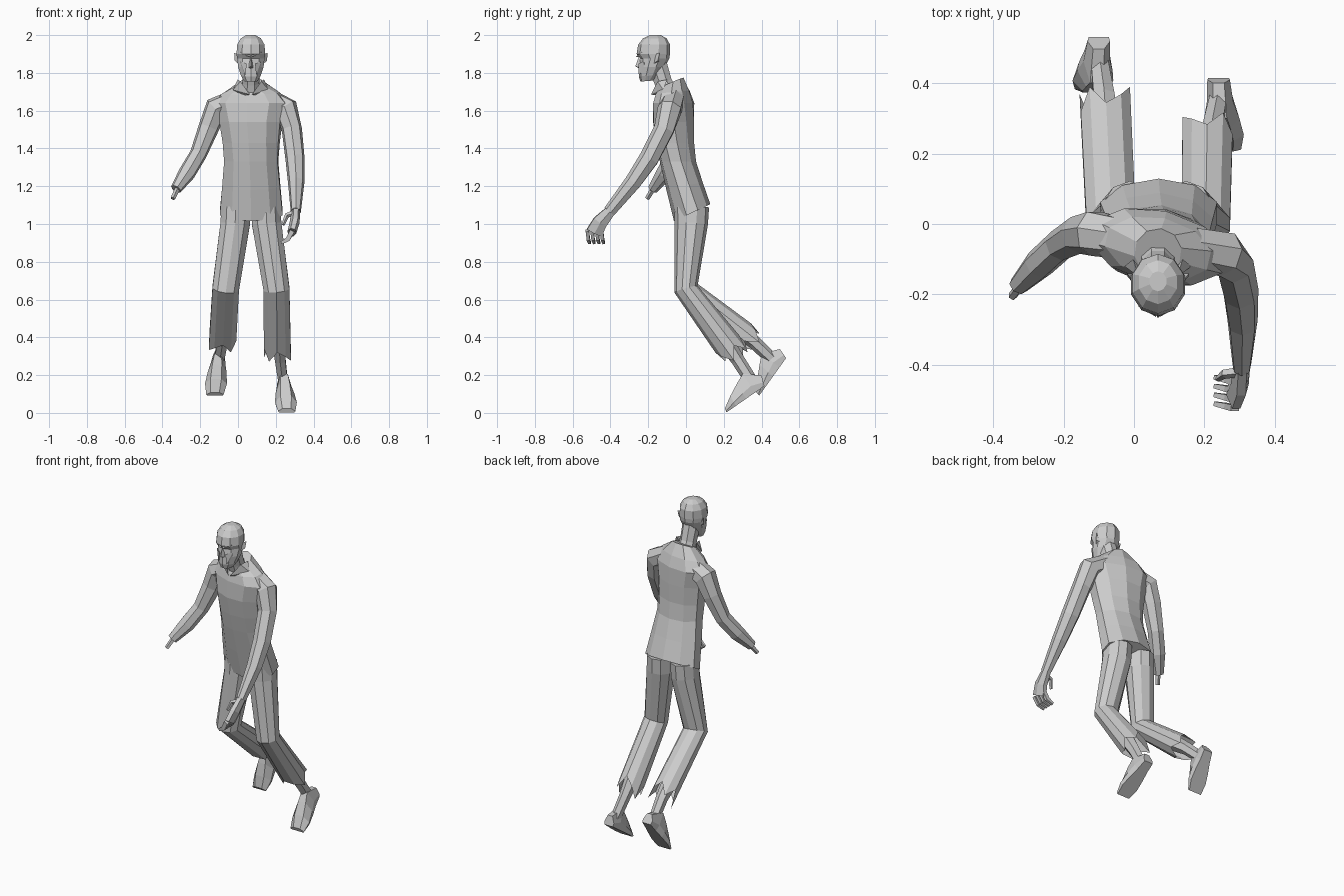
import bpy, bmesh
from math import sin, cos, pi, radians
from mathutils import Vector as V, Matrix


def finish(name, bm):
    bmesh.ops.recalc_face_normals(bm, faces=bm.faces[:])
    me = bpy.data.meshes.new(name)
    bm.to_mesh(me)
    bm.free()
    ob = bpy.data.objects.new(name, me)
    bpy.context.collection.objects.link(ob)
    return ob


def loft(name, rings, cap_start=True, cap_end=True):
    bm = bmesh.new()
    vs = [[bm.verts.new(p) for p in r] for r in rings]
    n = len(vs[0])
    for a, b in zip(vs, vs[1:]):
        for i in range(n):
            j = (i + 1) % n
            bm.faces.new((a[i], a[j], b[j], b[i]))
    if cap_start:
        bm.faces.new(vs[0])
    if cap_end:
        bm.faces.new(vs[-1])
    return finish(name, bm)


def tube(name, path, ref, sides=6, jag=None, turn=0.5):
    """path: (x, y, z, radius along ref, radius across); jag: hem offsets"""
    pts = [V(p[:3]) for p in path]
    rings = []
    for k, p in enumerate(path):
        t = V()
        if k:
            t += (pts[k] - pts[k - 1]).normalized()
        if k < len(pts) - 1:
            t += (pts[k + 1] - pts[k]).normalized()
        t.normalize()
        u = (V(ref) - t * t.dot(V(ref))).normalized()
        w = t.cross(u)
        ring = []
        for i in range(sides):
            a = 2 * pi * (i + turn) / sides
            q = pts[k] + u * p[3] * cos(a) + w * p[4] * sin(a)
            if jag and k == len(path) - 1:
                q += t * jag[i % len(jag)]
            ring.append(q)
        rings.append(ring)
    return loft(name, rings, True, not jag)


def stack(name, levels, sides=10):
    """levels: (z, cx, y_front, y_back, half_width, yaw degrees, forward drop)"""
    rings = []
    for z, cx, y0, y1, hx, yaw, drop in levels:
        ring = []
        for i in range(sides):
            a = 2 * pi * (i + 0.5) / sides
            hy = (y1 - y0) / 2
            p = Matrix.Rotation(radians(yaw), 3, 'Z') @ V((hx * cos(a) * 1.04, hy * sin(a) * 1.04, drop * sin(a)))
            ring.append(p + V((cx, (y0 + y1) / 2, z)))
        rings.append(ring)
    return loft(name, rings)


def hull(name, pts):
    bm = bmesh.new()
    for p in pts:
        bm.verts.new(p)
    bmesh.ops.convex_hull(bm, input=bm.verts[:])
    return finish(name, bm)


X, Y = (1, 0, 0), (0, 1, 0)

# Torso with tilted hem and twisted shoulders
stack("torso", [
    (1.06, .07, -.06, .125, .168, 0, .045),
    (1.20, .07, -.10, .085, .155, -2, .02),
    (1.33, .07, -.135, .05, .143, -5, 0),
    (1.43, .07, -.155, .04, .150, -8, 0),
    (1.54, .068, -.172, .04, .165, -11, 0),
    (1.64, .068, -.165, .035, .195, -13, 0),
    (1.695, .068, -.155, .015, .150, -13, .01),
    (1.745, .068, -.145, -.015, .065, -8, .03)])

# Neck
tube("neck", [(.068, -.085, 1.67, .06, .06), (.068, -.12, 1.75, .048, .05),
              (.068, -.15, 1.84, .05, .055)], X, 8)

# Head, with recessed eye level under the brow
stack("head", [
    (1.757, .068, -.24, -.17, .036, 0, .003),
    (1.785, .068, -.248, -.14, .052, 0, .004),
    (1.83, .068, -.245, -.115, .068, 0, 0),
    (1.875, .068, -.238, -.092, .073, 0, 0),
    (1.90, .068, -.258, -.088, .077, 0, 0),
    (1.95, .068, -.25, -.088, .073, 0, 0),
    (1.983, .068, -.225, -.105, .054, 0, 0),
    (2.0, .068, -.19, -.135, .024, 0, 0)])

# Face details
hull("nose", [(.068, -.25, 1.885), (.068, -.268, 1.835), (.052, -.235, 1.825),
              (.084, -.235, 1.825), (.068, -.235, 1.815)])
for s in (-1, 1):
    hull("brow", [(.068 + s * a, b, c) for a, b, c in
                  ((.005, -.264, 1.885), (.005, -.25, 1.9), (.055, -.235, 1.91),
                   (.06, -.215, 1.9), (.03, -.235, 1.885))])
    hull("cheek", [(.068 + s * a, b, c) for a, b, c in
                   ((.022, -.252, 1.85), (.055, -.225, 1.86), (.05, -.215, 1.82), (.028, -.25, 1.79),
                    (.03, -.2, 1.83))])
    hull("ear", [(.068 + s * a, b, c) for a, b, c in
                 ((.066, -.17, 1.9), (.088, -.14, 1.905), (.086, -.15, 1.865),
                  (.064, -.175, 1.845), (.066, -.14, 1.86))])
    # Collar points
    hull("collar", [(.068 + s * a, b, c) for a, b, c in
                    ((.005, -.185, 1.685), (.055, -.15, 1.755), (.07, -.1, 1.765),
                     (.095, -.12, 1.71), (.04, -.14, 1.68))])

# Severed arm with bone stump
tube("stump_arm", [(-.03, -.04, 1.645, .06, .062), (-.115, -.025, 1.61, .066, .068),
                   (-.155, -.03, 1.51, .055, .056), (-.21, -.06, 1.37, .046, .046),
                   (-.27, -.115, 1.27, .044, .046), (-.328, -.175, 1.185, .028, .03)], Y, 7)
tube("bone", [(-.315, -.165, 1.2, .015, .015), (-.345, -.205, 1.135, .013, .013)], Y, 5)

# Whole arm
tube("whole_arm", [(.16, -.065, 1.66, .06, .06), (.255, -.085, 1.61, .066, .066),
                   (.285, -.115, 1.5, .056, .055), (.302, -.195, 1.345, .054, .052),
                   (.308, -.28, 1.22, .046, .044), (.306, -.405, 1.065, .034, .027)], Y, 7)

# Hand, curled fingers and thumb
tube("palm", [(.306, -.40, 1.07, .032, .024), (.30, -.455, 1.01, .045, .026),
              (.285, -.485, .955, .05, .024)], Y, 6)
for i in range(4):
    y = -.522 + i * .025
    tube("finger", [(.287, y, .965, .013, .018), (.265, y + .005, .92, .012, .017),
                    (.23, y + .012, .90, .009, .011)], Y, 4)
tube("thumb", [(.295, -.42, 1.055, .016, .018), (.258, -.425, 1.045, .014, .014),
               (.238, -.44, .995, .008, .009)], Y, 5)

# Trouser legs with ragged hems
jag = [.01, .06, -.015, .03, .09, -.01, .05, -.02, .02, .075]
tube("trouser_leg_raised", [(-.012, .03, 1.09, .080, .092), (-.015, .028, 1.0, .082, .088),
                            (-.065, .0, .66, .074, .064), (-.08, .315, .405, .075, .072)],
     X, 10, jag)
tube("trouser_leg_lower", [(.148, .03, 1.09, .080, .092), (.152, .028, 1.0, .082, .088),
                           (.204, .0, .655, .072, .064), (.208, .23, .35, .075, .078)],
     X, 10, jag[::-1])

# Shins
tube("shin_raised", [(-.075, .20, .50, .05, .05), (-.085, .36, .375, .034, .036),
                     (-.098, .455, .285, .028, .034)], X, 6)
tube("shin_lower", [(.212, .16, .45, .05, .05), (.224, .275, .28, .032, .036),
                    (.24, .355, .155, .028, .034)], X, 6)


# Feet, lofted heel to toe: (along sole, along top, height, half width)
def foot(name, heel, d, x_toe):
    n = (d[1], -d[0])
    rings = []
    for a, b, h, w in ((0, -.02, .055, .032), (.06, .057, .119, .038),
                       (.12, .11, .095, .05), (.185, .178, .06, .058), (.245, .24, .022, .046)):
        x = heel[0] + (x_toe - heel[0]) * a / .245
        y, z = heel[1] + d[0] * a, heel[2] + d[1] * a
        ty, tz = heel[1] + d[0] * b + n[0] * h, heel[2] + d[1] * b + n[1] * h
        rings.append([(x - w * .9, y, z), (x + w * .9, y, z),
                      (x + w, y * .65 + ty * .35, z * .65 + tz * .35),
                      (x + w * .5, ty, tz), (x - w * .5, ty, tz),
                      (x - w, y * .65 + ty * .35, z * .65 + tz * .35)])
    loft(name, rings)


foot("foot_raised", (-.10, .53, .29), (-.58, -.81), -.122)
foot("foot_lower", (.24, .415, .142), (-.82, -.57), .258)
